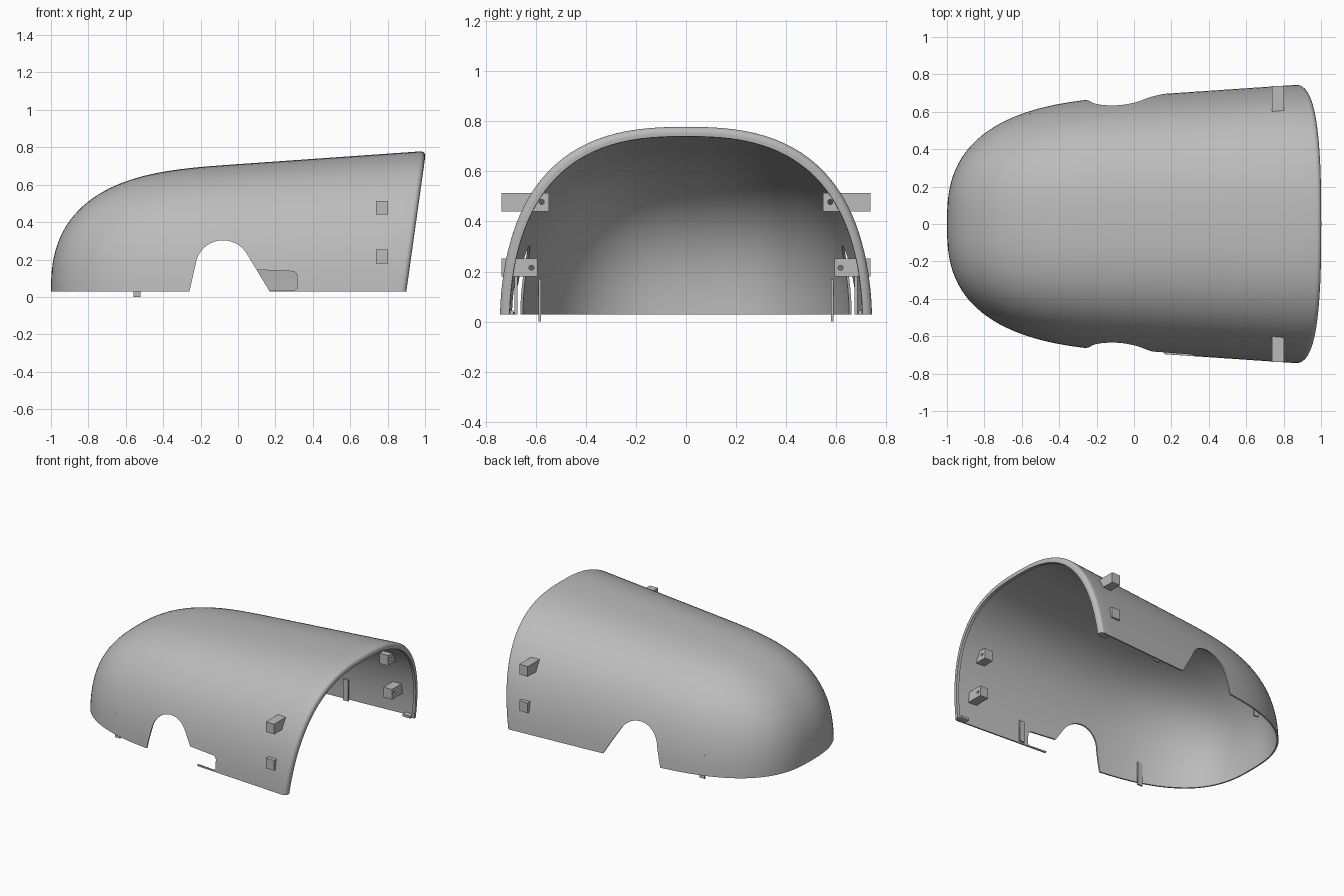
import bpy, bmesh, math
from mathutils import Matrix

if "Cube" in bpy.data.objects:
    bpy.data.objects.remove(bpy.data.objects["Cube"])

Z0 = 0.028       # bottom edge height
XM = 0.0         # where the rounded nose begins
WALL, LIP, ROUND = 0.01, 0.04, 0.03

grey = bpy.data.materials.new("plain grey")
grey.diffuse_color = (0.5, 0.5, 0.5, 1)
grey.use_nodes = True
grey.node_tree.nodes["Principled BSDF"].inputs["Base Color"].default_value = grey.diffuse_color


def make_object(name, bm):
    bmesh.ops.recalc_face_normals(bm, faces=bm.faces)
    me = bpy.data.meshes.new(name)
    bm.to_mesh(me)
    bm.free()
    me.materials.append(grey)
    ob = bpy.data.objects.new(name, me)
    bpy.context.collection.objects.link(ob)
    return ob


def activate(ob):
    bpy.ops.object.select_all(action='DESELECT')
    ob.select_set(True)
    bpy.context.view_layer.objects.active = ob


def cut(ob, cutter):
    activate(ob)
    m = ob.modifiers.new("cut", 'BOOLEAN')
    m.operation, m.solver, m.object = 'DIFFERENCE', 'EXACT', cutter
    bpy.ops.object.modifier_apply(modifier=m.name)
    bpy.data.objects.remove(cutter)


def prism(name, profile, y0, y1):
    """Extrude an xz profile along y."""
    bm = bmesh.new()
    a = [bm.verts.new((x, y0, z)) for x, z in profile]
    b = [bm.verts.new((x, y1, z)) for x, z in profile]
    bm.faces.new(a)
    bm.faces.new(b[::-1])
    n = len(a)
    for i in range(n):
        bm.faces.new((a[i], b[i], b[(i + 1) % n], a[(i + 1) % n]))
    return make_object(name, bm)


def box(name, x0, x1, y0, y1, z0, z1):
    return prism(name, [(x0, z0), (x1, z0), (x1, z1), (x0, z1)], y0, y1)


# ---- Shell: rounded nose, widening body, slanted open rear ----
def envelope(x, d, p, q):
    s = max(0.0, min(1.0, (XM - x) / (XM + 1 - d)))
    return max(0.0, 1 - s ** p) ** (1 / q)


def half_width(x, d):
    return (0.685 + 0.068 * x - d) * envelope(x, d, 3.0, 2.7)


def height(x, d):
    return (0.682 + 0.07 * x - d) * envelope(x, d, 3.3, 2.5)


def shell_point(r, t, d, back):
    """r: nose to rear, t: around the section, d: inset, back: distance from rear plane."""
    c, s = math.cos(t), max(0.0, math.sin(t))
    u = math.copysign(abs(c) ** (2 / 2.6), c)
    v = s ** (2 / 2.3) if s > 1e-6 else 0.0
    u *= 1 - 0.015 * math.sin(math.pi * v)
    x, start = 0.9, -1 + d
    for _ in range(6):
        end = 0.9 + 0.14 * height(x, d) * v - back
        x = start + r * (end - start)
    return (x, u * half_width(x, d), Z0 + height(x, d) * v)


N, NT = 44, 56
rows = [((i / N) ** 2, 0.0, ROUND) for i in range(N + 1)]
for k in range(1, 7):
    a = math.pi / 2 * k / 6
    rows.append((1, ROUND * (1 - math.cos(a)), ROUND * (1 - math.sin(a))))
rows += [(1, LIP, 0.0), (1, LIP, 0.02)]
rows += [((i / N) ** 2, WALL, 0.03) for i in range(N, -1, -1)]

bm = bmesh.new()
grid = [[bm.verts.new(shell_point(r, math.pi * j / NT, d, b)) for j in range(NT + 1)]
        for r, d, b in rows]
for p, q in zip(grid, grid[1:]):
    for j in range(NT):
        bm.faces.new((p[j], p[j + 1], q[j + 1], q[j]))
# flat bottom edge between the outer and inner skins
L = len(grid)
for j in (0, NT):
    for i in range(N):
        bm.faces.new((grid[i][j], grid[i + 1][j], grid[L - 2 - i][j], grid[L - 1 - i][j]))
    bm.faces.new([grid[i][j] for i in range(N, L - N)])
bmesh.ops.remove_doubles(bm, verts=bm.verts, dist=1e-5)
bmesh.ops.dissolve_degenerate(bm, edges=bm.edges, dist=1e-5)
shell = make_object("shell", bm)

# ---- Arch openings through both sides ----
arch = [(-0.267, -0.02), (-0.26, Z0)]
for k in range(25):
    a = math.radians(172 - 142 * k / 24)
    arch.append((-0.08 + 0.148 * math.cos(a), 0.155 + 0.148 * math.sin(a)))
arch += [(0.17, Z0), (0.199, -0.02)]
cut(shell, prism("arch_cutter", arch, -1, 1))

# ---- Side slot beside the front arch, leaving a thin strip below ----
slot = [(0.06, 0.04), (0.30, 0.036), (0.315, 0.045)]
for k in range(6):
    a = math.pi / 2 * k / 5
    slot.append((0.29 + 0.025 * math.cos(a), 0.112 + 0.025 * math.sin(a)))
slot += [(0.06, 0.147)]
cut(shell, prism("slot_cutter", slot, -1, -0.3))

activate(shell)
bpy.ops.object.shade_smooth_by_angle(angle=math.radians(35))

# ---- Brackets, clips and tabs on both sides ----
for side, word in ((-1, "front"), (1, "back")):
    def side_box(name, x0, x1, y0, y1, z0, z1):
        ya, yb = sorted((side * y0, side * y1))
        return box(f"{word}_{name}", x0, x1, ya, yb, z0, z1)

    for name, y_in, z_low, hole_y, hole_z in (("upper_bracket", 0.548, 0.44, 0.577, 0.478),
                                              ("lower_bracket", 0.593, 0.18, 0.618, 0.215)):
        bracket = side_box(name, 0.737, 0.803, y_in, 0.737, z_low, z_low + 0.073)
        bm = bmesh.new()
        bmesh.ops.create_cone(bm, cap_ends=True, segments=16, radius1=0.01, radius2=0.01,
                              depth=0.2, matrix=Matrix.Translation((0.77, side * hole_y, hole_z))
                              @ Matrix.Rotation(math.pi / 2, 4, 'Y'))
        cut(bracket, make_object("hole_cutter", bm))

    side_box("nose_clip", -0.56, -0.52, 0.58, 0.59, 0.0, 0.17)
    side_box("rear_clip", 0.36, 0.40, 0.674, 0.686, Z0, 0.18)
    side_box("rear_tab", 0.82, 0.88, 0.69, 0.73, Z0, 0.045)
